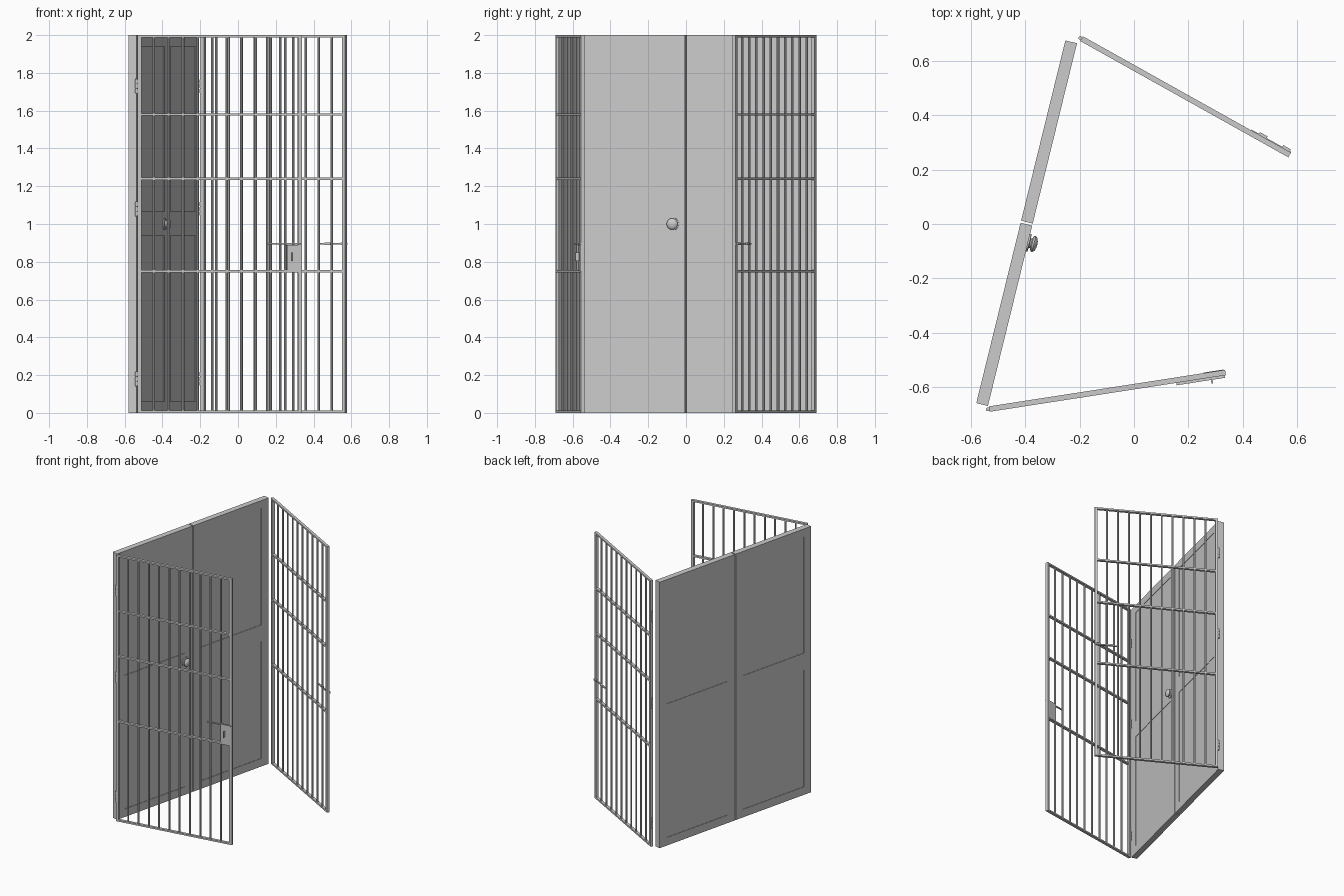
import bpy, bmesh, math
from mathutils import Matrix, Vector

if "Cube" in bpy.data.objects:
    bpy.data.objects.remove(bpy.data.objects["Cube"])


def finish(name, bm, mat, smooth=False):
    bmesh.ops.recalc_face_normals(bm, faces=bm.faces)
    me = bpy.data.meshes.new(name)
    bm.to_mesh(me)
    bm.free()
    ob = bpy.data.objects.new(name, me)
    ob.matrix_world = mat
    bpy.context.collection.objects.link(ob)
    if smooth:
        bpy.context.view_layer.objects.active = ob
        ob.select_set(True)
        bpy.ops.object.shade_smooth_by_angle(angle=math.radians(40))
        ob.select_set(False)
    return ob


def box(bm, x0, x1, y0, y1, z0, z1):
    m = Matrix.Translation(((x0 + x1) / 2, (y0 + y1) / 2, (z0 + z1) / 2))
    bmesh.ops.create_cube(bm, size=1, matrix=m @ Matrix.Diagonal((x1 - x0, y1 - y0, z1 - z0, 1)))


def rod(bm, x, y, z0, z1, r, n=8):
    bmesh.ops.create_cone(bm, cap_ends=True, segments=n, radius1=r, radius2=r, depth=z1 - z0,
                          matrix=Matrix.Translation((x, y, (z0 + z1) / 2)))


def place(x, y, deg):
    return Matrix.Translation((x, y, 0)) @ Matrix.Rotation(math.radians(deg), 4, 'Z')


# Double door: local x runs along the door, local -y is the knob side
door = place(-0.395, 0.003, 76.2)
HALF, T, STILE, GAP = 0.687, 0.022, 0.066, 0.004
for name, s in (("door_leaf_front", -1), ("door_leaf_back", 1)):
    bm = bmesh.new()
    a, b = sorted((s * GAP, s * HALF))
    for x0, x1 in ((a, a + STILE), (b - STILE, b)):
        box(bm, x0, x1, -T, T, 0, 2)
    for z0, z1 in ((0, 0.06), (0.94, 1.065), (1.94, 2)):
        box(bm, a + STILE, b - STILE, -T, T, z0, z1)
    finish(name, bm, door)
    # shallow inset panels
    bm = bmesh.new()
    for z0, z1 in ((0.06, 0.94), (1.065, 1.94)):
        box(bm, a + STILE, b - STILE, -T + 0.003, T - 0.003, z0, z1)
    finish(name + "_panels", bm, door)

# Round knob, lathed from a profile
profile = [(0.033, 0), (0.033, 0.005), (0.018, 0.007), (0.018, 0.012), (0.029, 0.016),
           (0.030, 0.022), (0.024, 0.030), (0.012, 0.034), (0, 0.035)]
bm = bmesh.new()
vs = [bm.verts.new((r, 0, h)) for r, h in profile]
es = [bm.edges.new(p) for p in zip(vs, vs[1:])]
bmesh.ops.spin(bm, geom=vs + es, axis=(0, 0, 1), cent=(0, 0, 0), angle=math.tau, steps=24)
bmesh.ops.remove_doubles(bm, verts=bm.verts, dist=1e-5)
finish("door_knob", bm, door @ Matrix.Translation((-0.068, -T, 1.0)) @ Matrix.Rotation(math.pi / 2, 4, 'X'), True)


# Barred gates: local x runs from the hinge to the free edge
def gate(name, mat, length):
    bm = bmesh.new()
    h = 0.010
    for x in (h, length - h):
        box(bm, x - h, x + h, -h, h, 0, 2)
    for z in (0.006, 1.994):
        box(bm, 0, length, -h, h, z - 0.006, z + 0.006)
    for z in (0.75, 1.24, 1.58):
        box(bm, 0, length, -h, h, z - 0.006, z + 0.006)
    finish(name + "_frame", bm, mat)
    bm = bmesh.new()
    for i in range(1, 11):
        rod(bm, h + (length - 2 * h) * i / 11, 0, 0.006, 1.994, 0.007)
    finish(name + "_bars", bm, mat, True)
    # hinges with three knuckles
    bm = bmesh.new()
    for z in (0.18, 1.08, 1.73):
        for k in (-1, 0, 1):
            rod(bm, -0.005, 0, z + k * 0.025 - 0.011, z + k * 0.025 + 0.011, 0.007, 10)
        rod(bm, -0.005, 0, z - 0.04, z + 0.04, 0.004, 8)
    finish(name + "_hinges", bm, mat, True)


front = place(-0.533, -0.681, 8.8)
back = place(-0.193, 0.682, -29.2)
gate("front_gate", front, 0.88)
gate("back_gate", back, 0.877)

# Lock box, key lever and sliding bolt on the front gate
bm = bmesh.new()
box(bm, 0.80, 0.875, -0.013, 0.012, 0.75, 0.89)
finish("lock_box", bm, front)
bm = bmesh.new()
box(bm, 0.823, 0.829, -0.032, -0.012, 0.805, 0.85)
finish("lock_lever", bm, front)
bm = bmesh.new()
box(bm, 0.695, 0.875, -0.019, -0.010, 0.891, 0.899)
finish("front_bolt", bm, front)

# Bolt and keepers on the back gate
bm = bmesh.new()
box(bm, 0.71, 0.877, 0.004, 0.013, 0.891, 0.899)
finish("back_bolt", bm, back)
bm = bmesh.new()
for x in (0.757, 0.855):
    box(bm, x - 0.016, x + 0.016, 0.009, 0.020, 0.889, 0.901)
finish("back_bolt_keepers", bm, back)
